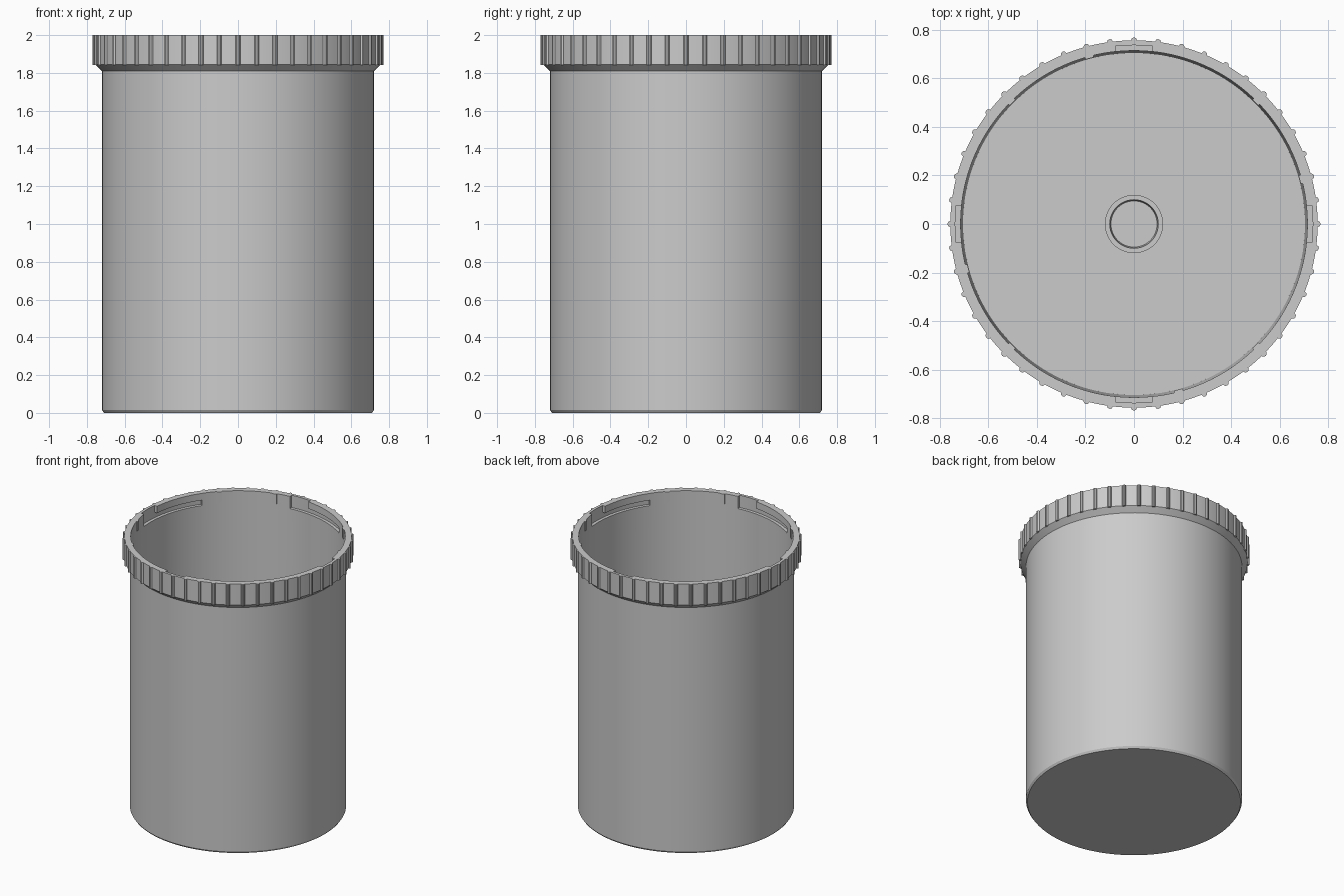
import bpy, bmesh, math

cube = bpy.data.objects.get("Cube")
if cube:
    bpy.data.objects.remove(cube)

grey = bpy.data.materials.new("grey plastic")
grey.use_nodes = True
colour = (0.6, 0.6, 0.6, 1)
grey.diffuse_color = colour
grey.node_tree.nodes["Principled BSDF"].inputs["Base Color"].default_value = colour


def make_object(name, bm):
    bmesh.ops.recalc_face_normals(bm, faces=bm.faces[:])
    mesh = bpy.data.meshes.new(name)
    bm.to_mesh(mesh)
    bm.free()
    obj = bpy.data.objects.new(name, mesh)
    bpy.context.collection.objects.link(obj)
    mesh.materials.append(grey)
    return obj


def polar(r, degrees, z):
    a = math.radians(degrees)
    return (r * math.cos(a), r * math.sin(a), z)


def revolve(bm, profile, segments=192):
    """Spin a profile that starts and ends on the axis into a closed solid."""
    verts = [bm.verts.new((r, 0, z)) for r, z in profile]
    edges = [bm.edges.new(pair) for pair in zip(verts, verts[1:])]
    bmesh.ops.spin(bm, geom=verts + edges, axis=(0, 0, 1), cent=(0, 0, 0),
                   angle=math.tau, steps=segments, use_duplicate=False)
    bmesh.ops.remove_doubles(bm, verts=bm.verts[:], dist=0.0001)


def arc_block(bm, start, end, r0, r1, z0, z1):
    """Curved block between two angles, radii and heights."""
    steps = max(1, math.ceil(abs(end - start) / 2))
    section = [(r0, z0), (r1, z0), (r1, z1), (r0, z1)]
    rings = [[bm.verts.new(polar(r, start + (end - start) * i / steps, z))
              for r, z in section] for i in range(steps + 1)]
    for a, b in zip(rings, rings[1:]):
        for k in range(4):
            n = (k + 1) % 4
            bm.faces.new((a[k], a[n], b[n], b[k]))
    bm.faces.new(rings[0])
    bm.faces.new(rings[-1])


# Hollow body with flared collar, drafted inside wall and a ring on the floor
bm = bmesh.new()
revolve(bm, [(0, 0), (0.71, 0), (0.72, 0.015), (0.72, 1.81), (0.757, 1.845),
             (0.757, 2), (0.715, 2), (0.705, 0.04), (0.12, 0.04), (0.12, 0.08),
             (0.1, 0.08), (0.095, 0.03), (0, 0.03)])
body = make_object("container_body", bm)

# Bayonet entry notches and their locking slots, cut into the collar
for name, span, heights in (("notch_cutter", (6, -6), (1.91, 2.05)),
                            ("slot_cutter", (5, -35.5), (1.91, 1.95))):
    bm = bmesh.new()
    for quarter in range(0, 360, 90):
        arc_block(bm, quarter + span[0], quarter + span[1], 0.68, 0.737, *heights)
    cutter = make_object(name, bm)
    cutter.hide_render = True
    cutter.hide_set(True)
    cut = body.modifiers.new(name, 'BOOLEAN')
    cut.operation = 'DIFFERENCE'
    cut.solver = 'EXACT'
    cut.object = cutter

# Bake the cuts, then drop the cutters
bpy.context.view_layer.objects.active = body
for mod in list(body.modifiers):
    cutter = mod.object
    bpy.ops.object.modifier_apply(modifier=mod.name)
    bpy.data.objects.remove(cutter)

# Small stop tabs inside the mouth
bm = bmesh.new()
for quarter in range(0, 360, 90):
    for offset in (45, 75):
        centre = quarter - offset
        arc_block(bm, centre - 1.4, centre + 1.4, 0.707, 0.72, 1.93, 2)
make_object("stop_tabs", bm)

# Rounded grip ribs around the collar
bm = bmesh.new()
for i in range(48):
    angle = i * 7.5
    outline = [(0.75, -0.95), (0.758, -0.95), (0.766, -0.6), (0.769, 0),
               (0.766, 0.6), (0.758, 0.95), (0.75, 0.95)]
    low, high = ([bm.verts.new(polar(r, angle + a, z)) for r, a in outline]
                 for z in (1.842, 2))
    bm.faces.new(low)
    bm.faces.new(high)
    for k in range(len(outline)):
        n = (k + 1) % len(outline)
        bm.faces.new((low[k], low[n], high[n], high[k]))
ribs = make_object("grip_ribs", bm)

# Smooth curved walls, keep crisp edges
bpy.ops.object.select_all(action='DESELECT')
for obj in (body, ribs):
    obj.select_set(True)
bpy.context.view_layer.objects.active = body
bpy.ops.object.shade_smooth_by_angle(angle=math.radians(25))
